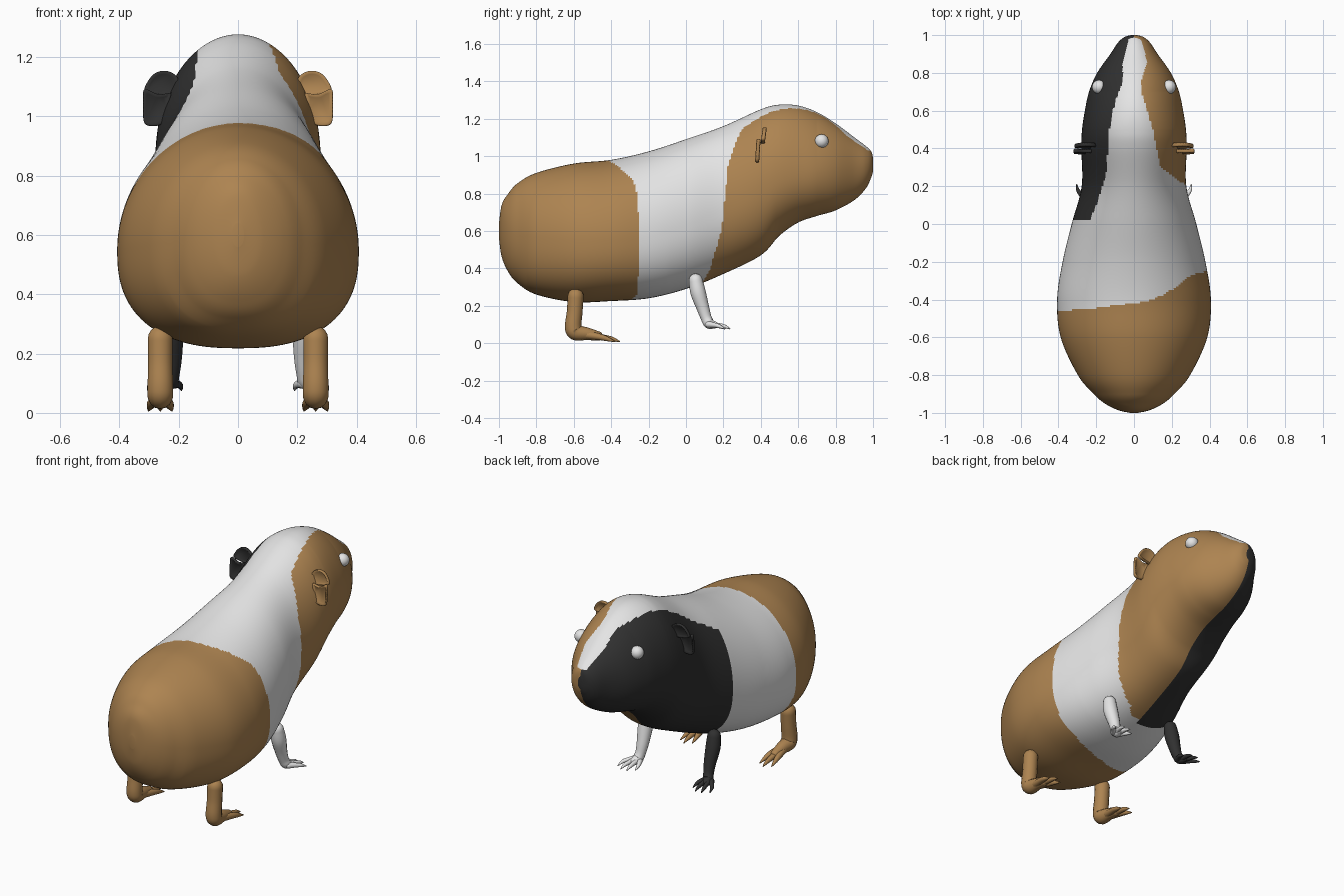
import bpy, bmesh, math
from mathutils import Vector

if "Cube" in bpy.data.objects:
    bpy.data.objects.remove(bpy.data.objects["Cube"])


def material(name, rgb):
    m = bpy.data.materials.new(name)
    m.diffuse_color = (*rgb, 1)
    m.use_nodes = True
    m.node_tree.nodes["Principled BSDF"].inputs["Base Color"].default_value = m.diffuse_color
    return m


BROWN = material("brown fur", (0.42, 0.23, 0.082))
WHITE = material("white fur", (0.78, 0.78, 0.78))
BLACK = material("black fur", (0.03, 0.03, 0.03))


def lerp_table(table, v):
    """Piecewise linear lookup in [(key, value), ...]."""
    if v <= table[0][0]:
        return table[0][1]
    for (a, p), (b, q) in zip(table, table[1:]):
        if v <= b:
            return p + (q - p) * (v - a) / (b - a)
    return table[-1][1]


def smooth_path(pts, n):
    """Catmull-Rom subdivision of tuples of any length."""
    out = []
    for i in range(len(pts) - 1):
        p0, p1, p2 = pts[max(i - 1, 0)], pts[i], pts[i + 1]
        p3 = pts[min(i + 2, len(pts) - 1)]
        for k in range(n):
            t = k / n
            out.append(tuple(
                b + 0.5 * t * (c - a + t * (2 * a - 5 * b + 4 * c - d + t * (3 * (b - c) + d - a)))
                for a, b, c, d in zip(p0, p1, p2, p3)))
    return out + [tuple(pts[-1])]


def loft(bm, rings):
    loops = [[bm.verts.new(p) for p in r] for r in rings]
    n = len(loops[0])
    for a, b in zip(loops, loops[1:]):
        for i in range(n):
            bm.faces.new((a[i], a[(i + 1) % n], b[(i + 1) % n], b[i]))
    bm.faces.new(loops[0])
    bm.faces.new(loops[-1])


def tube(bm, pts, steps=6, sides=14):
    """Rounded tube through (x, y, z, radius) points."""
    path = smooth_path(pts, steps)
    c = [Vector(p[:3]) for p in path]
    rings = []

    def ring(centre, axis, r):
        u = axis.cross(Vector((1, 0, 0))).normalized()
        v = axis.cross(u).normalized()
        angles = [2 * math.pi * i / sides for i in range(sides)]
        rings.append([centre + (u * math.cos(a) + v * math.sin(a)) * r for a in angles])

    last = len(c) - 1
    for i, p in enumerate(c):
        axis = (c[min(i + 1, last)] - c[max(i - 1, 0)]).normalized()
        r = max(path[i][3], 0.001)
        if i == 0:
            for a in (80, 60, 40, 20):
                ring(p - axis * r * math.sin(math.radians(a)), axis, r * math.cos(math.radians(a)))
        ring(p, axis, r)
        if i == last:
            for a in (20, 40, 60, 80):
                ring(p + axis * r * math.sin(math.radians(a)), axis, r * math.cos(math.radians(a)))
    loft(bm, rings)


def finish(name, bm, mats, mirror=False):
    if mirror:
        for v in bm.verts:
            v.co.x = -v.co.x
    bmesh.ops.recalc_face_normals(bm, faces=bm.faces)
    me = bpy.data.meshes.new(name)
    bm.to_mesh(me)
    bm.free()
    for m in mats:
        me.materials.append(m)
    for p in me.polygons:
        p.use_smooth = True
    ob = bpy.data.objects.new(name, me)
    bpy.context.collection.objects.link(ob)
    return ob


# Body and head: stations of (y, top, bottom, half width, height of widest point)
STATIONS = [
    (-1.0, .64, .56, .02, .60), (-.985, .74, .46, .085, .595), (-.95, .80, .38, .155, .59),
    (-.9, .855, .32, .213, .58), (-.8, .91, .26, .297, .565), (-.6, .96, .22, .388, .55),
    (-.4, .98, .225, .407, .55), (-.2, 1.025, .24, .378, .57), (0, 1.09, .29, .33, .63),
    (.2, 1.16, .37, .277, .72), (.4, 1.25, .47, .279, .84), (.5, 1.275, .575, .275, .88),
    (.6, 1.27, .645, .26, .90), (.7, 1.235, .68, .238, .91), (.8, 1.175, .71, .195, .92),
    (.9, 1.10, .765, .125, .93), (.96, 1.055, .825, .085, .94), (.99, 1.025, .885, .05, .95),
    (1.0, .99, .92, .015, .95)]
BELLY = [(-1, .95), (-.85, .8), (-.1, .8), (.3, .9), (1, .95)]   # lower = squarer
CROWN = [(.5, 1.0), (.7, 1.1), (.9, 1.0)]
rings = []
for y, top, bot, w, mid in smooth_path(STATIONS, 20):
    r = []
    for i in range(160):
        a = 2 * math.pi * i / 160
        s, c = math.sin(a), math.cos(a)
        e = lerp_table(CROWN if s > 0 else BELLY, y)
        h = top - mid if s > 0 else mid - bot
        r.append((w * math.copysign(abs(c) ** e, c), y, mid + h * math.copysign(abs(s) ** e, s)))
    rings.append(r)

# Coat patch borders
REAR_TOP = [(-.4, -.46), (-.2, -.445), (0, -.42), (.1, -.4), (.2, -.35), (.3, -.27), (.39, -.25)]
REAR_LOW = [(-.4, -.46), (0, -.32), (.2, -.265), (.4, -.25)]
BLAZE_L = [(.02, -.235), (.1, -.2), (.25, -.15), (.5, -.13), (.65, -.1), (.75, -.06), (.86, -.06), (.97, -.03)]
BLAZE_R = [(.2, .27), (.26, .2), (.3, .14), (.5, .1), (.6, .07), (.7, .04), (.76, .04), (.86, .07), (.97, .04)]
CHEEK = [(.31, .05), (.34, .1), (.4, .13), (.6, .19), (.8, .21), (1.0, .23), (1.15, .27), (1.25, .4)]
MID = [(s[0], s[4]) for s in STATIONS]


def coat(p):
    """0 brown, 1 white, 2 black."""
    x, y, z = p
    upper = z > lerp_table(MID, y) and not (y > .9 and z < 1.03)
    if y < lerp_table(REAR_TOP if upper else REAR_LOW, x):
        return 0
    if x < (lerp_table(BLAZE_L, y) if upper else 0) and y > .02:
        return 2
    if x >= (lerp_table(BLAZE_R, y) if upper else 0) and (y > .5 or y > lerp_table(CHEEK, z)):
        return 0
    return 1


bm = bmesh.new()
loft(bm, rings)
for f in bm.faces:
    f.material_index = coat(f.calc_center_median())
finish("body", bm, [BROWN, WHITE, BLACK])

for side, mirror in (("right", False), ("left", True)):
    # Hind leg with long foot and three clawed toes
    bm = bmesh.new()
    tube(bm, [(.262, -.59, .25, .043), (.262, -.595, .17, .042), (.262, -.603, .09, .044),
              (.262, -.59, .058, .043), (.262, -.53, .050, .034), (.262, -.47, .038, .025)])
    for dx in (-.034, 0, .034):
        reach = .0 if dx else .025
        tube(bm, [(.262 + dx * .35, -.53, .044, .022), (.262 + dx * .8, -.46, .033, .017),
                  (.262 + dx, -.42 + reach, .022, .012), (.262 + dx * 1.15, -.38 + reach, .008, .003)], sides=10)
    finish(side + "_hind_leg", bm, [BROWN], mirror)

    # Front leg with four clawed toes
    bm = bmesh.new()
    tube(bm, [(.222, .052, .335, .037), (.224, .065, .27, .041), (.222, .09, .19, .034),
              (.225, .108, .135, .029), (.232, .125, .105, .029), (.24, .155, .097, .018)])
    for dx, dy in ((-.048, -.025), (-.015, .005), (.02, .005), (.054, -.022)):
        tube(bm, [(.234 + dx * .3, .12, .1, .018), (.238 + dx * .75, .165 + dy * .5, .096, .013),
                  (.242 + dx, .20 + dy, .09, .010), (.244 + dx * 1.1, .23 + dy, .077, .003)], sides=10)
    finish(side + "_front_leg", bm, [BLACK if mirror else WHITE], mirror)

    # Ear: rounded upper lobe and a folded lower flap
    bm = bmesh.new()
    for outline, y0, lean in (
            ([(.19, 1.06), (.2, 1.125), (.235, 1.152), (.275, 1.148), (.303, 1.12), (.312, 1.085), (.25, 1.07)], .406, .12),
            ([(.225, 1.08), (.27, 1.075), (.315, 1.092), (.32, 1.05), (.318, .985), (.30, .968), (.26, .972), (.238, 1.0)],
             .384, .06)):
        pts = smooth_path(outline + [outline[0]], 5)[:-1]
        cx = sum(p[0] for p in pts) / len(pts)
        cz = sum(p[1] for p in pts) / len(pts)
        layers = []
        for s, t in ((.75, -.003), (.92, -.011), (1, -.006), (1, .006), (.92, .011), (.75, .003)):
            layers.append([(cx + (x - cx) * s, y0 + t + lean * (z - 1.03), cz + (z - cz) * s) for x, z in pts])
        loft(bm, layers)
    finish(side + "_ear", bm, [BLACK if mirror else BROWN], mirror)

    # Eye
    bm = bmesh.new()
    bmesh.ops.create_uvsphere(bm, u_segments=24, v_segments=16, radius=.037)
    bmesh.ops.translate(bm, verts=bm.verts, vec=(.185, .725, 1.08))
    finish(side + "_eye", bm, [WHITE], mirror)
